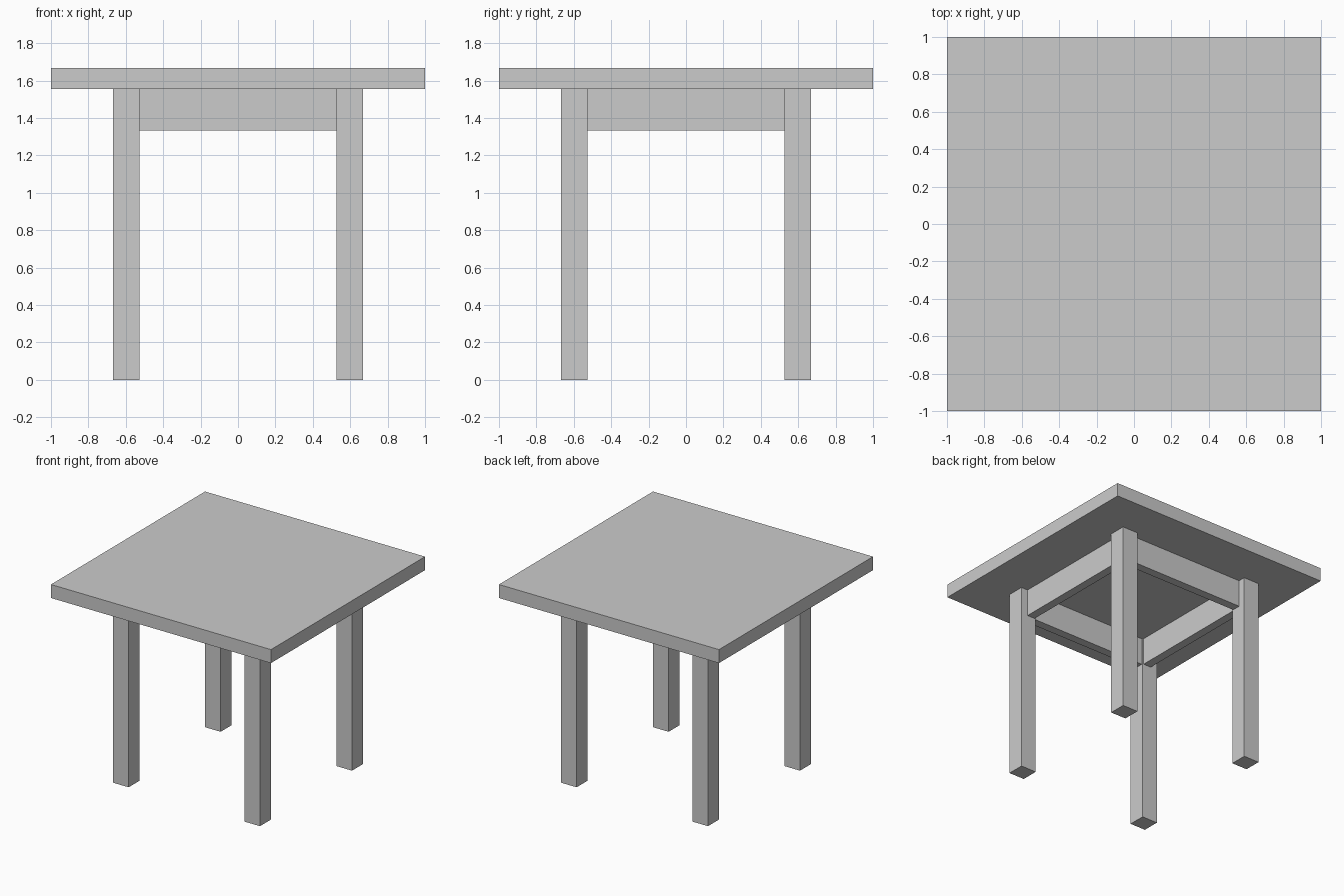
import bpy

if "Cube" in bpy.data.objects:
    bpy.data.objects.remove(bpy.data.objects["Cube"])

TOP_Z, UNDER_Z, APRON_Z = 1.667, 1.556, 1.334
LEG_OUT, LEG_IN = 0.667, 0.527
APRON_OUT, APRON_IN = 0.607, 0.537


def box(name, lo, hi):
    """Axis-aligned box between two corners."""
    centre = [(a + b) / 2 for a, b in zip(lo, hi)]
    bpy.ops.mesh.primitive_cube_add(size=1, location=centre)
    ob = bpy.context.object
    ob.name = name
    ob.scale = [b - a for a, b in zip(lo, hi)]
    bpy.ops.object.transform_apply(location=False, rotation=False, scale=True)
    return ob


def span(side, inner, outer):
    """Ordered range on the negative or positive side."""
    return sorted((side * inner, side * outer))


# Tabletop
box("tabletop", (-1, -1, UNDER_Z), (1, 1, TOP_Z))

# Four square legs
for sy, depth in ((-1, "front"), (1, "back")):
    for sx, side in ((-1, "left"), (1, "right")):
        x0, x1 = span(sx, LEG_IN, LEG_OUT)
        y0, y1 = span(sy, LEG_IN, LEG_OUT)
        box(f"{depth}_{side}_leg", (x0, y0, 0), (x1, y1, UNDER_Z))

# Apron rails between the legs
for s, across, along in ((-1, "front", "left"), (1, "back", "right")):
    a, b = span(s, APRON_IN, APRON_OUT)
    box(f"{across}_apron", (-LEG_IN, a, APRON_Z), (LEG_IN, b, UNDER_Z))
    box(f"{along}_apron", (a, -LEG_IN, APRON_Z), (b, LEG_IN, UNDER_Z))
